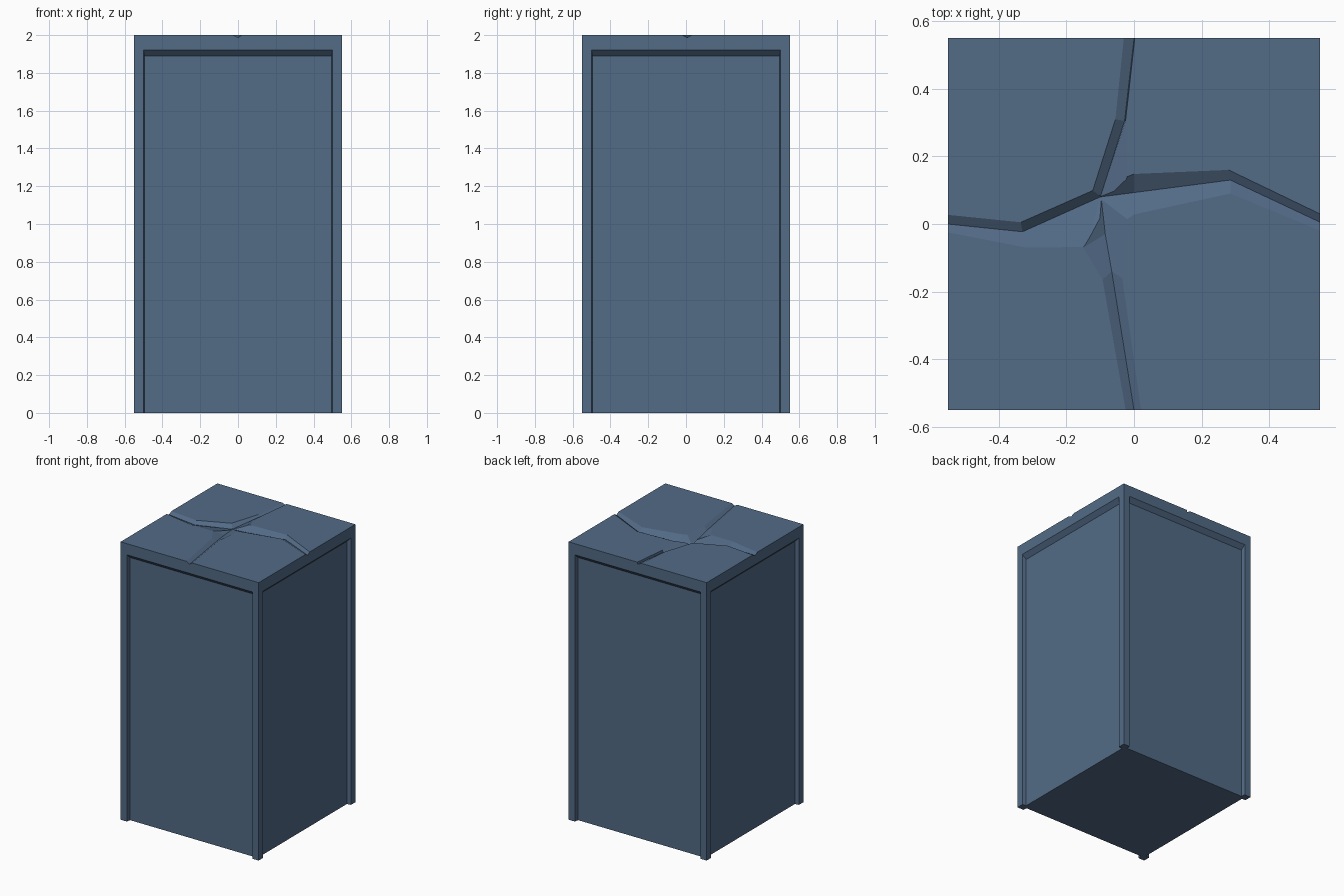
import bpy, bmesh
from mathutils import Matrix

if "Cube" in bpy.data.objects:
    bpy.data.objects.remove(bpy.data.objects["Cube"])

slate = bpy.data.materials.new("slate blue stone")
slate.diffuse_color = (0.085, 0.145, 0.24, 1)
slate.use_nodes = True
slate.node_tree.nodes["Principled BSDF"].inputs["Base Color"].default_value = slate.diffuse_color


def loft(name, rings):
    """Closed solid through matching rings of points."""
    bm = bmesh.new()
    vs = [[bm.verts.new(p) for p in r] for r in rings]
    n = len(vs[0])
    for a, b in zip(vs, vs[1:]):
        for i in range(n):
            bm.faces.new((a[i], a[(i + 1) % n], b[(i + 1) % n], b[i]))
    bm.faces.new(vs[0])
    bm.faces.new(vs[-1])
    bmesh.ops.recalc_face_normals(bm, faces=bm.faces)
    me = bpy.data.meshes.new(name)
    bm.to_mesh(me)
    bm.free()
    me.materials.append(slate)
    ob = bpy.data.objects.new(name, me)
    bpy.context.collection.objects.link(ob)
    return ob


def rect(y, hx, top, bottom):
    return [(-hx, y, bottom), (hx, y, bottom), (hx, y, top), (-hx, y, top)]


# Solid block
pillar = loft("stone_pillar", [rect(-0.55, 0.55, 2, 0), rect(0.55, 0.55, 2, 0)])
cutters = []

# Recessed panel on each of the four sides, with a sloped upper edge
for k in range(4):
    c = loft("panel_cutter", [rect(-0.58, 0.505, 1.95, -0.1), rect(-0.52, 0.495, 1.89, -0.1)])
    c.data.transform(Matrix.Rotation(k * 1.5707963268, 4, 'Z'))
    cutters.append(c)


# V-shaped cracks in the top: each station is (one rim, bottom, other rim, depth)
def crack(stations):
    rings = []
    for a, m, b, d in stations:
        rings.append([(*m, 2 - d), (*b, 2), (*b, 2.1), (*a, 2.1), (*a, 2)])
    cutters.append(loft("crack_cutter", rings))


crack([((-.60, .032), (-.60, .005), (-.60, -.015), .013),
       ((-.335, .005), (-.33, -.023), (-.32, -.07), .02),
       ((-.12, .10), (-.10, .08), (-.14, -.068), .03),
       ((0, .148), (0, .093), (0, .028), .03),
       ((.28, .16), (.285, .13), (.285, .09), .02),
       ((.60, .006), (.60, -.018), (.60, -.04), .013)])
crack([((-.025, .60), (.006, .60), (.008, .60), .013),
       ((-.055, .31), (-.028, .305), (-.025, .305), .016),
       ((-.125, .09), (-.098, .085), (-.02, .09), .028),
       ((-.15, -.07), (-.085, -.03), (-.02, -.03), .024),
       ((-.093, -.165), (-.066, -.14), (-.035, -.16), .018),
       ((-.016, -.60), (.008, -.60), (.028, -.60), .013)])

# Carve everything out of the block, then drop the cutters
for c in cutters:
    m = pillar.modifiers.new("carve", 'BOOLEAN')
    m.operation, m.solver, m.object = 'DIFFERENCE', 'EXACT', c
dg = bpy.context.evaluated_depsgraph_get()
carved = bpy.data.meshes.new_from_object(pillar.evaluated_get(dg))
pillar.modifiers.clear()
pillar.data = carved
carved.materials.clear()
carved.materials.append(slate)
for p in carved.polygons:
    p.material_index = 0
for c in cutters:
    bpy.data.objects.remove(c)
